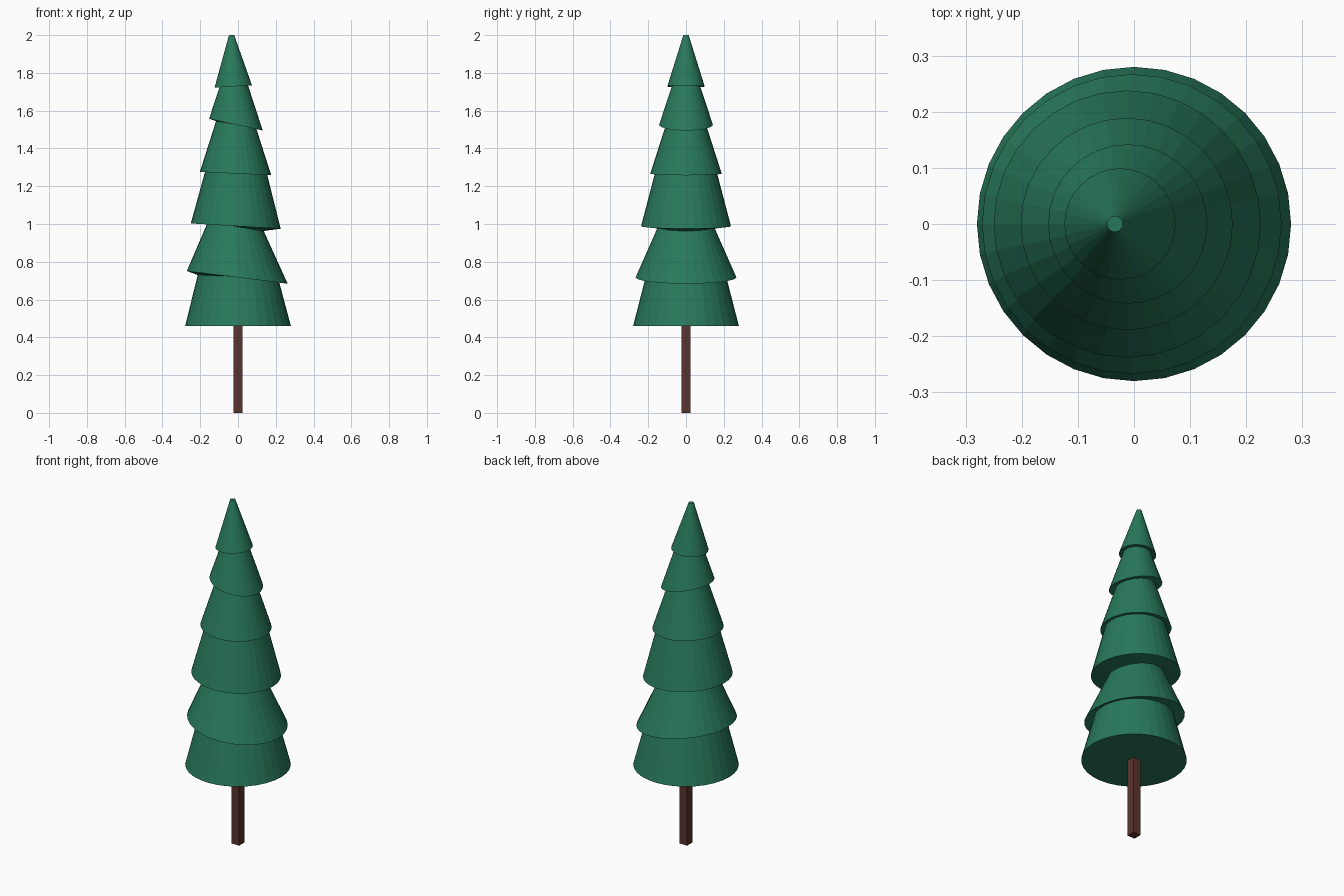
import bpy, bmesh, math

if "Cube" in bpy.data.objects:
    bpy.data.objects.remove(bpy.data.objects["Cube"])


def material(name, rgb):
    m = bpy.data.materials.new(name)
    m.diffuse_color = (*rgb, 1)
    m.use_nodes = True
    m.node_tree.nodes["Principled BSDF"].inputs["Base Color"].default_value = m.diffuse_color
    return m


def finish(bm, name, mat):
    bmesh.ops.recalc_face_normals(bm, faces=bm.faces)
    me = bpy.data.meshes.new(name)
    bm.to_mesh(me)
    bm.free()
    me.materials.append(mat)
    ob = bpy.data.objects.new(name, me)
    bpy.context.collection.objects.link(ob)
    return ob


green = material("pine green", (0.021, 0.190, 0.105))
brown = material("bark brown", (0.105, 0.034, 0.027))

# Foliage: rings from bottom to top as (centre x, radius, z at left, z at right)
rings = [
    (0.0, 0.28, 0.46, 0.46), (0.0, 0.213, 0.730, 0.712),
    (-0.004, 0.267, 0.751, 0.684), (-0.012, 0.148, 1.010, 0.963),
    (-0.012, 0.238, 1.003, 0.975), (-0.010, 0.164, 1.278, 1.262),
    (-0.013, 0.189, 1.276, 1.258), (-0.010, 0.106, 1.545, 1.508),
    (-0.011, 0.142, 1.557, 1.495), (-0.022, 0.075, 1.727, 1.734),
    (-0.025, 0.099, 1.722, 1.734), (-0.034, 0.014, 2.0, 2.0),
]
SIDES = 32
bm = bmesh.new()
loops = []
for cx, r, zl, zr in rings:
    loop = []
    for i in range(SIDES):
        a = 2 * math.pi * i / SIDES
        c = math.cos(a)
        z = (zl + zr) / 2 + c * (zr - zl) / 2
        loop.append(bm.verts.new((cx + r * c, r * math.sin(a), z)))
    loops.append(loop)
for low, high in zip(loops, loops[1:]):
    for i in range(SIDES):
        j = (i + 1) % SIDES
        bm.faces.new((low[i], low[j], high[j], high[i]))
bm.faces.new(loops[0])
bm.faces.new(loops[-1])
finish(bm, "foliage", green)

# Trunk: square post running up into the foliage
bm = bmesh.new()
bmesh.ops.create_cube(bm, size=1)
for v in bm.verts:
    v.co = (v.co.x * 0.048, v.co.y * 0.048, (v.co.z + 0.5) * 0.47)
finish(bm, "trunk", brown)
